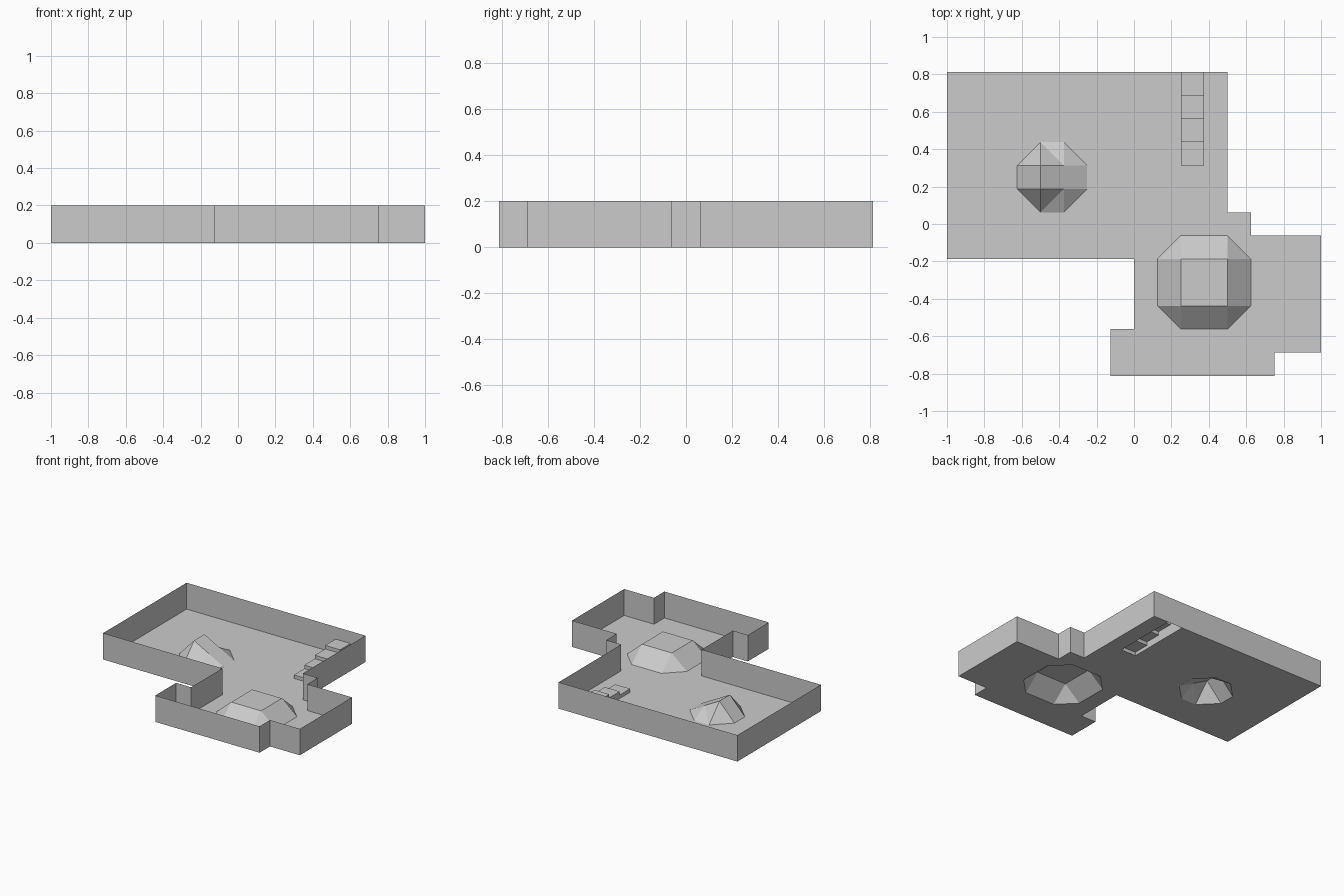
import bpy, bmesh

if "Cube" in bpy.data.objects:
    bpy.data.objects.remove(bpy.data.objects["Cube"])

U = 0.125            # plan module
WALL_H = 0.2
MOUND_H = 0.107
PEAK_H = 0.134


def new_object(name, bm):
    mesh = bpy.data.meshes.new(name)
    bm.to_mesh(mesh)
    bm.free()
    obj = bpy.data.objects.new(name, mesh)
    bpy.context.collection.objects.link(obj)
    return obj


def octagon(x0, x1, y0, y1):
    # rectangle with corners cut off by one module, counter-clockwise
    return [(x0 + U, y0), (x1 - U, y0), (x1, y0 + U), (x1, y1 - U),
            (x1 - U, y1), (x0 + U, y1), (x0, y1 - U), (x0, y0 + U)]


def build_mound(name, ring, tops):
    # tops: heights of the inner corners: front-left, front-right, back-right, back-left
    bm = bmesh.new()
    o = [bm.verts.new((x, y, 0)) for x, y in ring]
    xl, xr, yf, yb = ring[0][0], ring[1][0], ring[2][1], ring[3][1]
    c = [bm.verts.new((x, y, z)) for (x, y), z in
         zip([(xl, yf), (xr, yf), (xr, yb), (xl, yb)], tops)]
    bm.faces.new(c)
    for i in range(4):
        a, b = o[2 * i], o[2 * i + 1]
        p, q = c[i], c[(i + 1) % 4]
        if abs(p.co.z - q.co.z) < 1e-6:
            bm.faces.new((a, b, q, p))
        elif i == 0:
            bm.faces.new((a, b, q))
            bm.faces.new((a, q, p))
        else:
            bm.faces.new((a, b, p))
            bm.faces.new((b, q, p))
        bm.faces.new((b, o[(2 * i + 2) % 8], q))
    return new_object(name, bm)


# plan of the walls
plan = [(-1, .8125), (-1, -.1875), (0, -.1875), (0, -.5625), (-.125, -.5625),
        (-.125, -.8125), (.75, -.8125), (.75, -.6875), (1, -.6875),
        (1, -.0625), (.625, -.0625), (.625, .0625), (.5, .0625), (.5, .8125)]
stair_notch = [(.375, .8125), (.375, .3125), (.25, .3125), (.25, .8125)]
big_ring = octagon(.125, .625, -.5625, -.0625)
small_ring = octagon(-.625, -.25, .0625, .4375)

# floor with openings under the mounds and the stairs
bm = bmesh.new()
edges = []
for loop in (plan + stair_notch, big_ring, small_ring):
    vs = [bm.verts.new((x, y, 0)) for x, y in loop]
    edges += [bm.edges.new((vs[i - 1], vs[i])) for i in range(len(vs))]
bmesh.ops.triangle_fill(bm, use_beauty=True, use_dissolve=False, edges=edges, normal=(0, 0, 1))
bm.normal_update()
for f in bm.faces:
    if f.normal.z < 0:
        f.normal_flip()
new_object("floor", bm)

# thin perimeter walls
bm = bmesh.new()
low = [bm.verts.new((x, y, 0)) for x, y in plan]
high = [bm.verts.new((x, y, WALL_H)) for x, y in plan]
for i in range(len(plan)):
    bm.faces.new((low[i], low[i - 1], high[i - 1], high[i]))
new_object("walls", bm)

# flat-topped mound and ridged mound
build_mound("large_mound", big_ring, [MOUND_H] * 4)
build_mound("small_mound", small_ring, [PEAK_H, PEAK_H / 2, PEAK_H / 2, PEAK_H])

# hollow stairs rising towards the back wall
bm = bmesh.new()
profile = [(.3125, 0)]
for i in range(4):
    z = MOUND_H * (i + 1) / 4
    profile += [(.3125 + i * U, z), (.3125 + (i + 1) * U, z)]
profile.append((.8125, 0))
left = [bm.verts.new((.25, y, z)) for y, z in profile]
right = [bm.verts.new((.375, y, z)) for y, z in profile]
for i in range(len(profile) - 2):
    bm.faces.new((left[i], right[i], right[i + 1], left[i + 1]))
bm.faces.new(left)
bm.faces.new(right[::-1])
new_object("stairs", bm)
